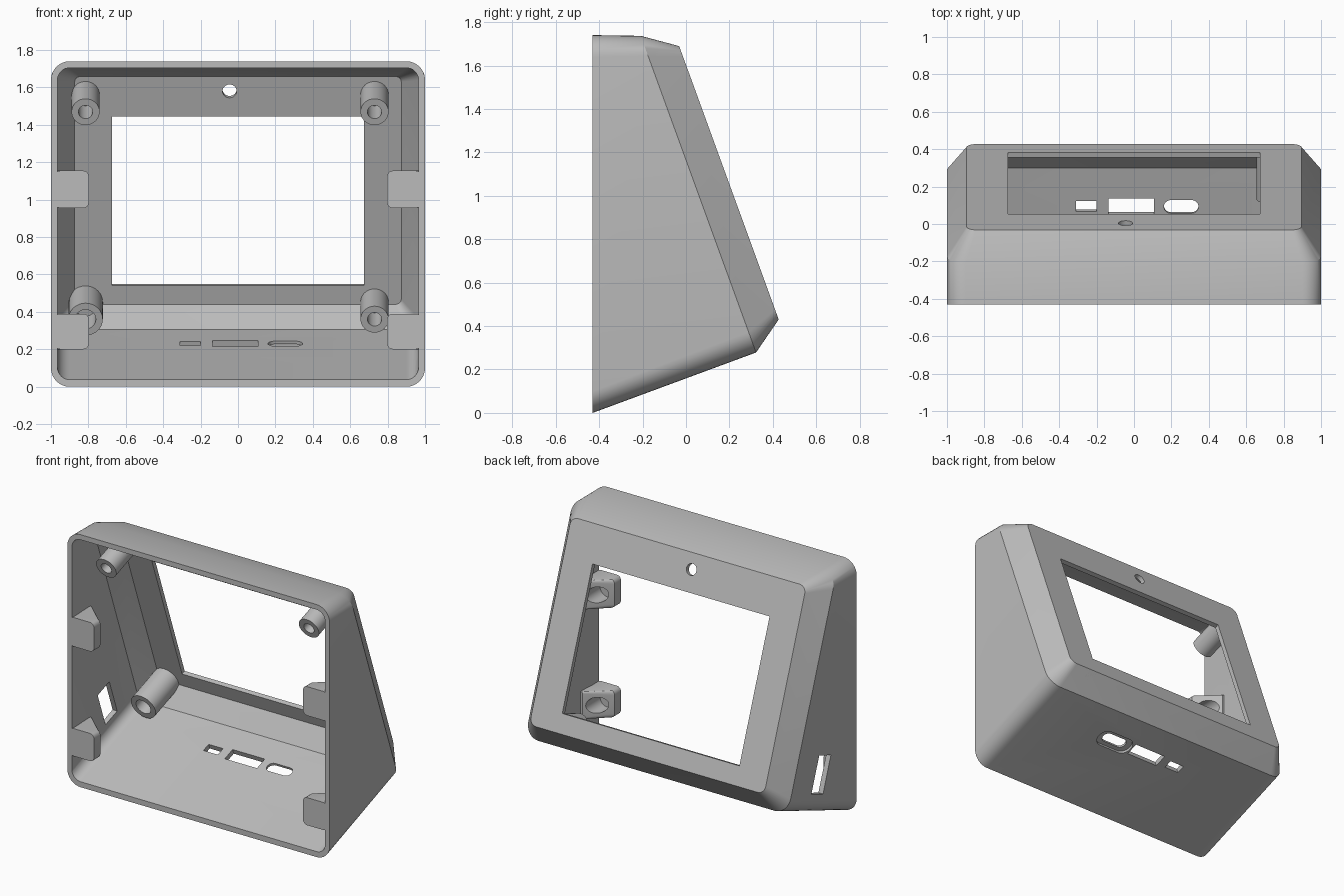
import bpy
import bmesh
from math import sin, cos, pi, radians
from mathutils import Vector

cube = bpy.data.objects.get("Cube")
if cube:
    bpy.data.objects.remove(cube, do_unlink=True)

grey = bpy.data.materials.new("plain grey")
grey.use_nodes = True
grey.diffuse_color = (0.5, 0.5, 0.5, 1)
grey.node_tree.nodes["Principled BSDF"].inputs["Base Color"].default_value = (0.5, 0.5, 0.5, 1)

S, C = sin(radians(20)), cos(radians(20))
FRONT = -0.43


def tilted(x, v, w):
    """Screen frame: v runs up the sloped face, w points out of it."""
    return Vector((x, 0.427 - S * v + C * w, 0.43 + C * v + S * w))


def rounded(x0, x1, b0, b1, r, seg=8):
    """Outline of a rounded rectangle."""
    pts = []
    corners = [(x1 - r, b1 - r), (x0 + r, b1 - r), (x0 + r, b0 + r), (x1 - r, b0 + r)]
    for q, (cx, cy) in enumerate(corners):
        for i in range(seg + 1):
            a = (q + i / seg) * pi / 2
            pts.append((cx + r * cos(a), cy + r * sin(a)))
    return pts


def box(x0, x1, b0, b1):
    return [(x1, b1), (x0, b1), (x0, b0), (x1, b0)]


def circle(cx, cy, r, n=32):
    return [(cx + r * cos(2 * pi * i / n), cy + r * sin(2 * pi * i / n)) for i in range(n)]


def on_face(outline, w):
    return [tilted(a, b, w) for a, b in outline]


def on_floor(outline, v):
    return [tilted(a, v, b) for a, b in outline]


def upright(outline, y):
    return [Vector((a, y, b)) for a, b in outline]


def loft(name, rings):
    """Closed solid through matching rings."""
    bm = bmesh.new()
    loops = [[bm.verts.new(p) for p in ring] for ring in rings]
    n = len(loops[0])
    for a, b in zip(loops, loops[1:]):
        for i in range(n):
            j = (i + 1) % n
            bm.faces.new((a[i], a[j], b[j], b[i]))
    bm.faces.new(loops[0])
    bm.faces.new(loops[-1])
    bmesh.ops.recalc_face_normals(bm, faces=bm.faces)
    mesh = bpy.data.meshes.new(name)
    bm.to_mesh(mesh)
    bm.free()
    mesh.materials.append(grey)
    ob = bpy.data.objects.new(name, mesh)
    bpy.context.collection.objects.link(ob)
    return ob


def select(ob):
    bpy.ops.object.select_all(action='DESELECT')
    ob.select_set(True)
    bpy.context.view_layer.objects.active = ob


def boolean(ob, tool, operation='DIFFERENCE', keep=False):
    mod = ob.modifiers.new("cut", 'BOOLEAN')
    mod.object, mod.operation, mod.solver = tool, operation, 'EXACT'
    select(ob)
    bpy.ops.object.modifier_apply(modifier=mod.name)
    if not keep:
        bpy.data.objects.remove(tool, do_unlink=True)


def smooth(ob):
    select(ob)
    bpy.ops.object.shade_smooth_by_angle(angle=radians(28))


def hull(name):
    return loft(name, [
        upright(rounded(-1, 1, 0, 1.74, 0.1), FRONT),
        on_face(rounded(-1, 1, -0.107, 1.445, 0.1), -0.15),
        on_face(rounded(-0.895, 0.895, 0, 1.34, 0.05), 0)])


# Case shell, hollow and open at the front
case = hull("case_shell")
boolean(case, loft("cavity", [
    upright(rounded(-0.965, 0.965, 0.034, 1.705, 0.065), FRONT - 0.01),
    on_face(rounded(-0.965, 0.965, -0.072, 1.41, 0.065), -0.161),
    on_face(rounded(-0.873, 0.873, 0.022, 1.318, 0.03), -0.03)]))

# Screen window and camera hole
for outline in (box(-0.675, 0.675, 0.128, 1.09), circle(-0.045, 1.235, 0.038)):
    boolean(case, loft("opening", [on_face(outline, -0.1), on_face(outline, 0.1)]))

# Ports through the floor
for outline in (box(-0.31, -0.2, -0.41, -0.35),
                box(-0.137, 0.108, -0.425, -0.335),
                rounded(0.16, 0.345, -0.42, -0.345, 0.037)):
    boolean(case, loft("port", [on_floor(outline, -0.2), on_floor(outline, -0.03)]))

# Recess around the rounded port
recess = rounded(0.118, 0.387, -0.447, -0.318, 0.06)
boolean(case, loft("recess", [on_floor(recess, -0.2), on_floor(recess, -0.09)]))

# Slot in the right wall
slot = [(-0.515, 0.02), (-0.38, 0.02), (-0.38, 0.27), (-0.515, 0.27)]
boolean(case, loft("slot", [[tilted(x, v, w) for w, v in slot] for x in (-1.1, -0.9)]))
smooth(case)

# Screw posts behind the screen
limit = hull("post_limit")
for name, x, v, r, hole in (("upper_right_post", -0.815, 1.215, 0.075, 0.038),
                            ("upper_left_post", 0.73, 1.215, 0.075, 0.038),
                            ("lower_right_post", -0.815, 0.035, 0.092, 0.055),
                            ("lower_left_post", 0.73, 0.035, 0.075, 0.038)):
    post = loft(name, [on_face(circle(x, v, r), -0.3), on_face(circle(x, v, r), -0.012)])
    boolean(post, limit, 'INTERSECT', keep=True)
    bore = circle(x, v, hole)
    boolean(post, loft("bore", [on_face(bore, -0.35), on_face(bore, -0.1)]))
    smooth(post)
bpy.data.objects.remove(limit, do_unlink=True)

# Wedge-shaped mounting tabs along the front rim
for side, label in ((1, "left"), (-1, "right")):
    for low, high, level in ((0.2, 0.39, "lower"), (0.955, 1.155, "upper")):
        def ring(tip, y, r):
            return [Vector((side * p.x, p.y, p.z))
                    for p in upright(rounded(tip, 0.98, low, high, r, 4), y)]
        tab = loft(f"{level}_{label}_tab", [ring(0.797, FRONT, 0.03),
                                            ring(0.797, FRONT + 0.07, 0.03),
                                            ring(0.95, FRONT + 0.2, 0.012)])
        # Blind pocket in the back of the tab
        pocket = circle(side * 0.88, (low + high) / 2, 0.055)
        boolean(tab, loft("pocket", [upright(pocket, FRONT + 0.03), upright(pocket, 0)]))
        smooth(tab)
